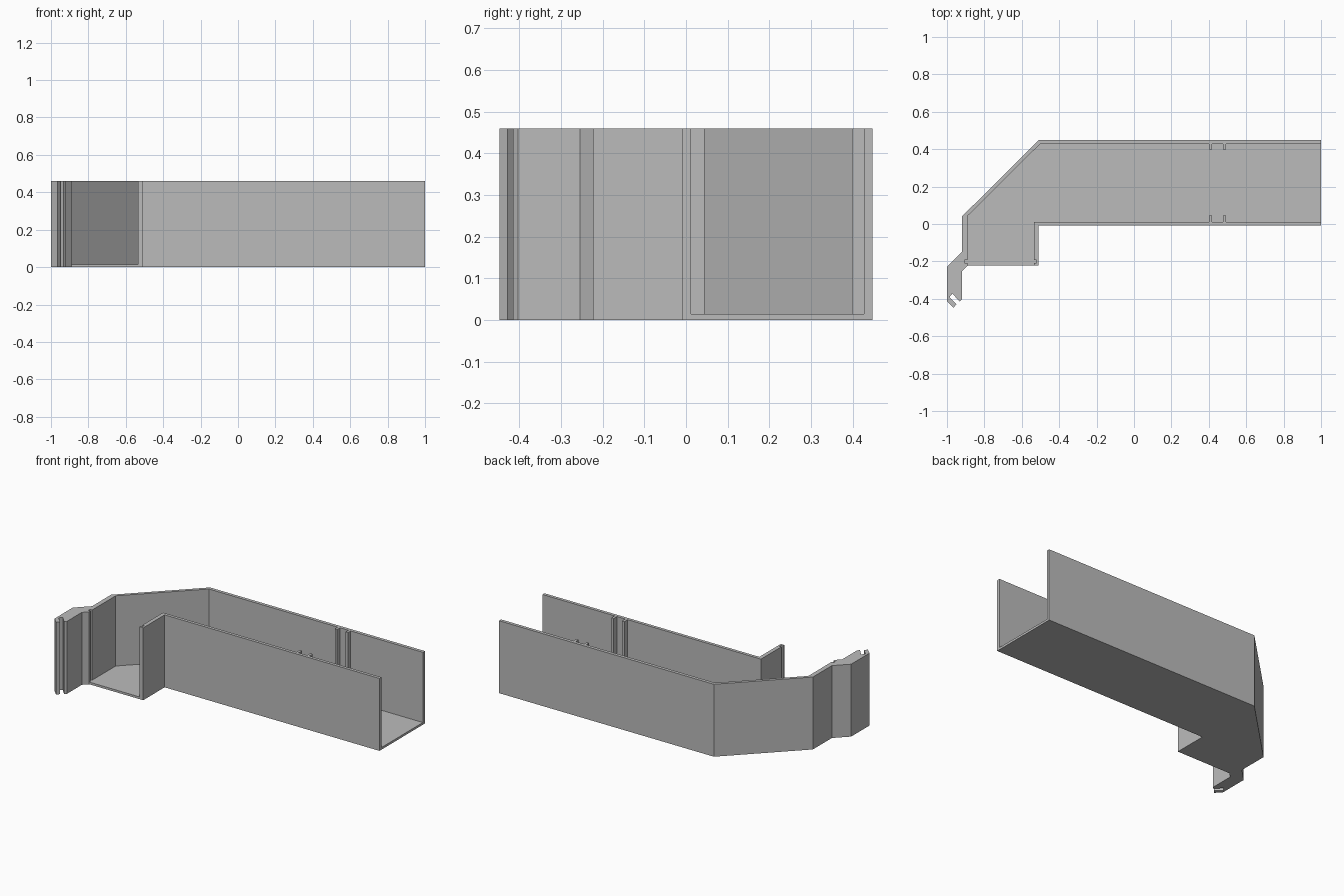
import bpy
import bmesh

HEIGHT = 0.46
FLOOR = 0.014

if "Cube" in bpy.data.objects:
    bpy.data.objects.remove(bpy.data.objects["Cube"])

grey = bpy.data.materials.new("plain grey")
grey.use_nodes = True
colour = (0.5, 0.5, 0.5, 1)
grey.diffuse_color = colour
grey.node_tree.nodes["Principled BSDF"].inputs["Base Color"].default_value = colour


def prism(name, outline, bottom, top):
    """Extrude a plan outline between two heights."""
    bm = bmesh.new()
    face = bm.faces.new([bm.verts.new((x, y, bottom)) for x, y in outline])
    grown = bmesh.ops.extrude_face_region(bm, geom=[face])["geom"]
    verts = [g for g in grown if isinstance(g, bmesh.types.BMVert)]
    bmesh.ops.translate(bm, verts=verts, vec=(0, 0, top - bottom))
    bmesh.ops.recalc_face_normals(bm, faces=bm.faces)
    mesh = bpy.data.meshes.new(name)
    bm.to_mesh(mesh)
    bm.free()
    mesh.materials.append(grey)
    obj = bpy.data.objects.new(name, mesh)
    bpy.context.collection.objects.link(obj)
    return obj


def ribs(wall_y, tip_y):
    """Pair of thin ribs standing on a long wall, listed from left to right."""
    points = []
    for x in (0.402, 0.477):
        points += [(x, wall_y), (x, tip_y), (x + 0.016, tip_y), (x + 0.016, wall_y)]
    return points


# Whole footprint, including the slotted hook beside the short opening
body_outline = [
    (1, -0.008), (1, 0.448), (-0.51, 0.448), (-0.92, 0.04), (-0.92, -0.15),
    # hook
    (-1, -0.23), (-1, -0.413), (-0.965, -0.448), (-0.95, -0.429),
    (-0.987, -0.392), (-0.971, -0.372), (-0.932, -0.415), (-0.92, -0.403),
    (-0.92, -0.254), (-0.89, -0.223),
    # short opening and inside corner
    (-0.51, -0.223), (-0.51, -0.008),
]
channel = prism("channel_body", body_outline, 0, HEIGHT)

# Hollow of the channel, open at the top and at both ends
hollow_outline = (
    [(-0.535, 0.012)] + ribs(0.012, 0.045) + [(1.1, 0.012), (1.1, 0.427)]
    + ribs(0.427, 0.398)[::-1]
    + [(-0.503, 0.427), (-0.89, 0.043)]
    # left groove, opening, right groove
    + [(-0.89, -0.192), (-0.905, -0.192), (-0.905, -0.208), (-0.89, -0.208)]
    + [(-0.89, -0.3), (-0.535, -0.3)]
    + [(-0.535, -0.208), (-0.522, -0.208), (-0.522, -0.192), (-0.535, -0.192)]
)
cutter = prism("hollow_cutter", hollow_outline, FLOOR, HEIGHT + 0.1)
cutter.hide_render = True

cut = channel.modifiers.new("hollow", "BOOLEAN")
cut.operation = "DIFFERENCE"
cut.solver = "EXACT"
cut.object = cutter
bpy.context.view_layer.objects.active = channel
bpy.ops.object.modifier_apply(modifier=cut.name)
bpy.data.objects.remove(cutter)
